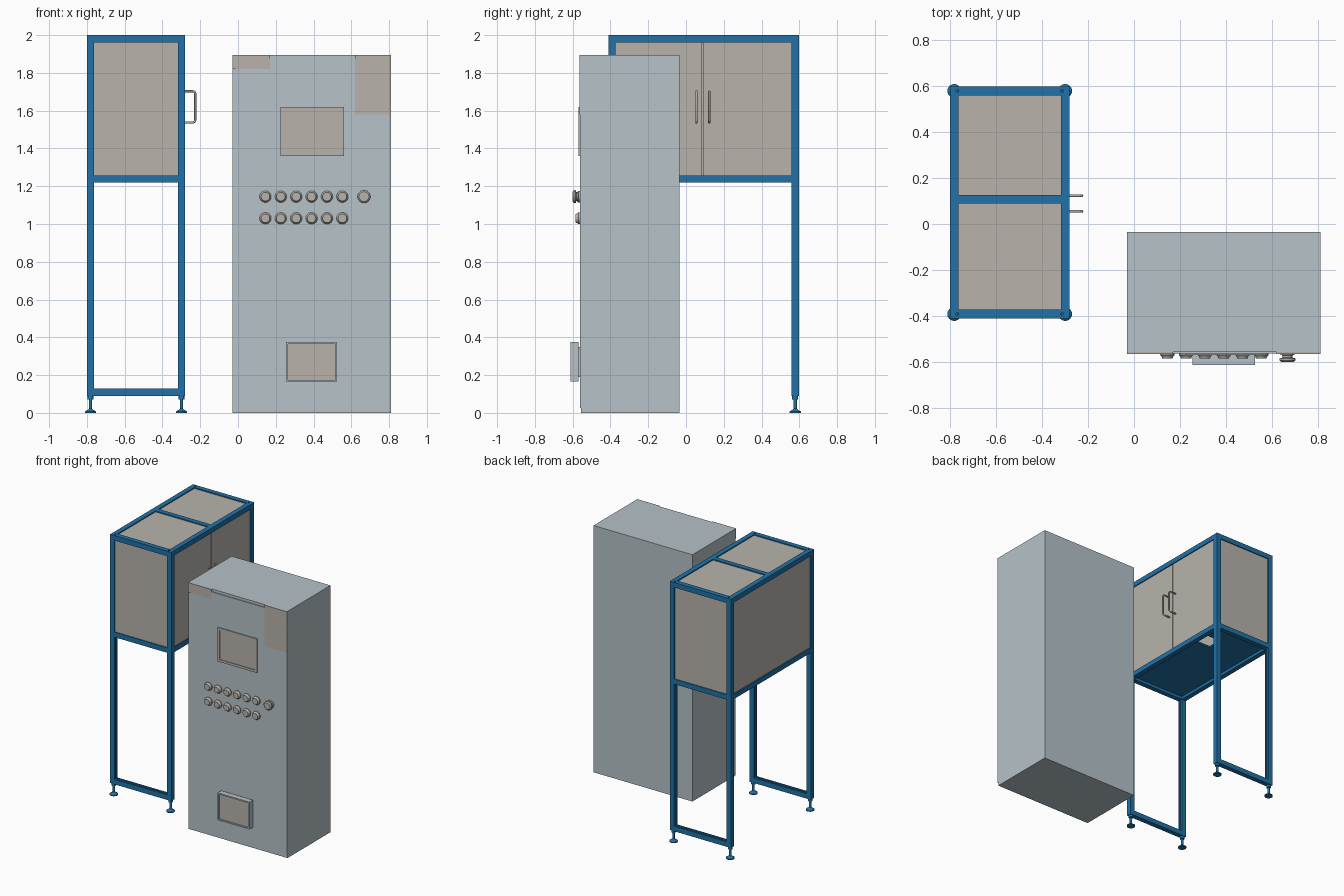
import bpy, bmesh, math
from mathutils import Matrix, Vector

if "Cube" in bpy.data.objects:
    bpy.data.objects.remove(bpy.data.objects["Cube"])


def material(name, rgb):
    m = bpy.data.materials.new(name)
    m.use_nodes = True
    m.diffuse_color = (*rgb, 1)
    m.node_tree.nodes["Principled BSDF"].inputs["Base Color"].default_value = (*rgb, 1)
    return m


BLUE = material("frame blue", (0.015, 0.17, 0.39))
BEIGE = material("warm grey", (0.48, 0.455, 0.41))
GREY = material("cabinet grey", (0.465, 0.54, 0.58))


def finish(name, bm, mat, smooth=False):
    bmesh.ops.recalc_face_normals(bm, faces=bm.faces)
    me = bpy.data.meshes.new(name)
    bm.to_mesh(me)
    bm.free()
    ob = bpy.data.objects.new(name, me)
    bpy.context.collection.objects.link(ob)
    me.materials.append(mat)
    if smooth:
        bpy.ops.object.select_all(action='DESELECT')
        ob.select_set(True)
        bpy.context.view_layer.objects.active = ob
        bpy.ops.object.shade_smooth_by_angle(angle=math.radians(35))
    return ob


def box(name, x, y, z, mat):
    """Box from three (min, max) spans."""
    bm = bmesh.new()
    bmesh.ops.create_cube(bm, size=1)
    for v in bm.verts:
        v.co = [s[0] + (c + 0.5) * (s[1] - s[0]) for c, s in zip(v.co, (x, y, z))]
    return finish(name, bm, mat)


def lathe(name, profile, origin, mat, forward=False, sides=24):
    """Turned part from (radius, height); forward points it to -y."""
    bm = bmesh.new()
    rings = [[bm.verts.new((r * math.cos(i * math.tau / sides),
                            r * math.sin(i * math.tau / sides), h))
              for i in range(sides)] for r, h in profile]
    for a, b in zip(rings, rings[1:]):
        for i in range(sides):
            j = (i + 1) % sides
            bm.faces.new((a[i], a[j], b[j], b[i]))
    bm.faces.new(rings[0])
    bm.faces.new(rings[-1])
    turn = Matrix.Rotation(math.pi / 2, 4, 'X') if forward else Matrix()
    bm.transform(Matrix.Translation(origin) @ turn)
    return finish(name, bm, mat, True)


def slotted_bar(name, start, end, face, mat):
    """Square bar with a slot along the side facing 'face'."""
    start, end, face = Vector(start), Vector(end), Vector(face)
    side = (end - start).normalized().cross(face)
    h, s = W / 2, 0.005
    outline = [(-h, -h), (h, -h), (h, -s), (h - 0.012, -s),
               (h - 0.012, s), (h, s), (h, h), (-h, h)]
    bm = bmesh.new()
    ends = [[bm.verts.new(p + face * u + side * v) for u, v in outline] for p in (start, end)]
    n = len(outline)
    for i in range(n):
        j = (i + 1) % n
        bm.faces.new((ends[0][i], ends[0][j], ends[1][j], ends[1][i]))
    for e in ends:
        bm.faces.new(e)
    return finish(name, bm, mat)


def framed_panel(name, x, y, z, rim, depth, mat, inner):
    """Box whose front is inset and pushed back, with a coloured centre."""
    ob = box(name, x, y, z, mat)
    ob.data.materials.append(inner)
    bm = bmesh.new()
    bm.from_mesh(ob.data)
    front = min(bm.faces, key=lambda f: f.calc_center_median().y)
    bmesh.ops.inset_region(bm, faces=[front], thickness=rim)
    hole = bmesh.ops.extrude_discrete_faces(bm, faces=[front])["faces"][0]
    for v in hole.verts:
        v.co.y += depth
    hole.material_index = 1
    bm.to_mesh(ob.data)
    bm.free()


# Guard frame dimensions
W = 0.038
X0, X1, Y0, Y1 = -0.80, -0.28, -0.41, 0.597
LOW, RAIL, TOP = 0.09, 1.22, 2.0
MID = 0.107

# Posts and feet
foot = [(0.03, 0), (0.03, 0.007), (0.012, 0.018), (0.009, 0.022),
        (0.009, 0.07), (0.016, 0.072), (0.016, 0.09)]
for sx, x in ((1, X0 + W / 2), (-1, X1 - W / 2)):
    for y in (Y0 + W / 2, Y1 - W / 2):
        slotted_bar("post", (x, y, LOW), (x, y, TOP), (sx, 0, 0), BLUE)
        lathe("foot", foot, (x, y, 0), BLUE)

# Cross rails and long rails
xi, yi = (X0 + W, X1 - W), (Y0 + W, Y1 - W)
for y in (Y0, Y1 - W):
    slotted_bar("bottom_rail", (xi[0], y + W / 2, LOW + W / 2),
                (xi[1], y + W / 2, LOW + W / 2), (0, 0, 1), BLUE)
    for z in (RAIL, TOP - W):
        box("cross_rail", xi, (y, y + W), (z, z + W), BLUE)
for x in (X0, X1 - W):
    for z in (RAIL, TOP - W):
        box("long_rail", (x, x + W), yi, (z, z + W), BLUE)
box("top_middle_rail", xi, (MID - W / 2, MID + W / 2), (TOP - W, TOP), BLUE)

# Enclosure panels, slightly recessed in the frame
T, R = 0.012, 0.008
zi = (RAIL + W, TOP - W)
box("front_panel", xi, (Y0 + R, Y0 + R + T), zi, BEIGE)
box("back_panel", xi, (Y1 - R - T, Y1 - R), zi, BEIGE)
box("side_panel", (X0 + R, X0 + R + T), yi, zi, BEIGE)
for span in ((yi[0], MID - W / 2), (MID + W / 2, yi[1])):
    box("roof_panel", xi, span, (TOP - R - T, TOP - R), BEIGE)

# Double doors and handles
SPLIT = 0.089
for span in ((yi[0], SPLIT - 0.003), (SPLIT + 0.003, yi[1])):
    box("door", (X1 - R - T, X1 - R), span, zi, BEIGE)
for y in (0.055, 0.123):
    curve = bpy.data.curves.new("door_handle", 'CURVE')
    curve.dimensions = '3D'
    curve.bevel_depth = 0.006
    curve.bevel_resolution = 2
    curve.use_fill_caps = True
    path = [(X1 - R, 1.537), (-0.24, 1.537), (-0.23, 1.541), (-0.226, 1.551)]
    path += [(x, 3.24 - z) for x, z in reversed(path)]
    spline = curve.splines.new('POLY')
    spline.points.add(len(path) - 1)
    for p, (x, z) in zip(spline.points, path):
        p.co = (x, y, z, 1)
    curve.materials.append(BEIGE)
    bpy.context.collection.objects.link(bpy.data.objects.new("door_handle", curve))

# Floor with a rectangular opening
hx, hy, fz = (-0.46, -0.34), (0.30, 0.42), (RAIL + 0.022, RAIL + 0.034)
box("floor_left", (hx[1], xi[1]), yi, fz, BLUE)
box("floor_right", (xi[0], hx[0]), yi, fz, BLUE)
box("floor_front", hx, (yi[0], hy[0]), fz, BLUE)
box("floor_back", hx, (hy[1], yi[1]), fz, BLUE)

# Control cabinet and its front door
CX, FACE = (-0.03, 0.81), -0.562
box("cabinet", CX, (FACE + 0.006, -0.035), (0, 1.895), GREY)
box("cabinet_door", (-0.012, CX[1]), (FACE, FACE + 0.006), (0.025, 1.875), GREY)
for span, low in (((CX[0], 0.17), 1.82), ((0.62, CX[1]), 1.58)):
    box("corner_plate", span, (FACE - 0.003, FACE + 0.006), (low, 1.895), BEIGE)

# Screen and lower box
framed_panel("screen", (0.225, 0.56), (FACE - 0.008, FACE), (1.36, 1.62),
             0.025, 0.005, BEIGE, BEIGE)
framed_panel("lower_box", (0.255, 0.525), (-0.612, -0.57), (0.165, 0.375),
             0.014, 0.008, GREY, BEIGE)
box("lower_box_mount", (0.28, 0.5), (-0.57, FACE), (0.19, 0.35), GREY)

# Push buttons and stop button
button = [(0.031, 0), (0.031, 0.008), (0.025, 0.014), (0.023, 0.022)]
for z in (1.145, 1.03):
    for i in range(6):
        lathe("push_button", button, (0.145 + i * 0.0815, FACE, z), BEIGE, True)
stop = [(0.031, 0), (0.031, 0.006), (0.021, 0.009), (0.021, 0.018),
        (0.034, 0.022), (0.034, 0.031), (0.026, 0.038)]
lathe("stop_button", stop, (0.667, FACE, 1.145), BEIGE, True)
